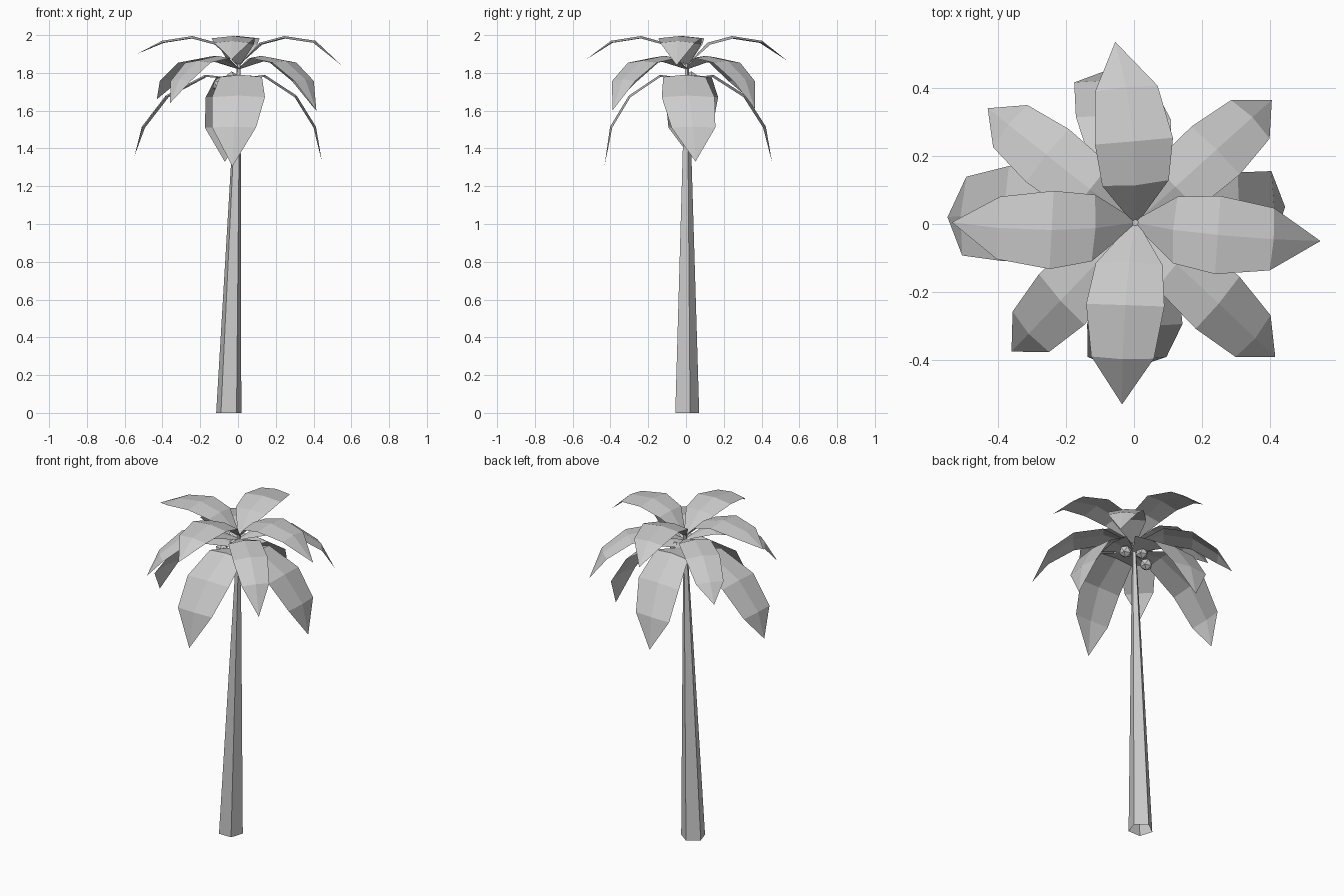
import bpy, bmesh, math
from mathutils import Vector

cube = bpy.data.objects.get("Cube")
if cube:
    bpy.data.objects.remove(cube, do_unlink=True)

# Single flat colour
grey = bpy.data.materials.new("plain_grey")
grey.use_nodes = True
grey.diffuse_color = (0.6, 0.6, 0.6, 1)
grey.node_tree.nodes["Principled BSDF"].inputs["Base Color"].default_value = (0.6, 0.6, 0.6, 1)


def finish(bm, name):
    mesh = bpy.data.meshes.new(name)
    bm.to_mesh(mesh)
    bm.free()
    mesh.materials.append(grey)
    obj = bpy.data.objects.new(name, mesh)
    bpy.context.collection.objects.link(obj)
    return obj


# Trunk: leaning five-sided taper, open underneath
def trunk():
    bm = bmesh.new()
    rings = []
    for x, y, z, r in ((-0.049, 0, 0, 0.07), (0.004, 0.004, 1.85, 0.01)):
        ring = []
        for i in range(5):
            a = math.radians(90 + 72 * i)
            ring.append(bm.verts.new((x + r * math.cos(a), y + r * math.sin(a), z)))
        rings.append(ring)
    low, top = rings
    for i in range(5):
        j = (i + 1) % 5
        bm.faces.new((low[i], low[j], top[j], top[i]))
    bm.faces.new(top)
    finish(bm, "trunk")


# Frond: thin cambered blade, three points across, arching out to its tip;
# heading sets the direction its rows face, bow bends the midrib sideways
def frond(name, tip, heading, bow, base_z, rows, camber=0.012):
    tip = Vector(tip)
    reach = Vector((tip.x, tip.y, 0))
    a = math.radians(heading)
    side = Vector((-math.sin(a), math.cos(a), 0))
    ribs = [Vector((0.004, 0.004, base_z))]
    for f, z, w in rows:
        ribs.append(reach * f + side * bow * 4 * f * (1 - f) + Vector((0, 0, z)))
    ribs.append(tip)
    widths = [0.008] + [w for f, z, w in rows]
    bm = bmesh.new()
    strips = []
    for i, w in enumerate(widths):
        along = (ribs[i + 1] - ribs[max(i - 1, 0)]).normalized()
        drop = along.cross(side) * (camber if i else 0)
        strips.append([bm.verts.new(ribs[i] + side * w - drop),
                       bm.verts.new(ribs[i]),
                       bm.verts.new(ribs[i] - side * w - drop)])
    for a, b in zip(strips, strips[1:]):
        for k in range(2):
            bm.faces.new((a[k], a[k + 1], b[k + 1], b[k]))
    end = bm.verts.new(tip)
    for k in range(2):
        bm.faces.new((strips[-1][k], strips[-1][k + 1], end))
    finish(bm, name)


# Tiers: base height, (reach fraction, height, half width) rows,
# then (tip, heading, bow) of each blade
tiers = {
    "upper_frond": (1.84, ((0.21, 1.96, 0.098), (0.45, 1.995, 0.115), (0.75, 1.97, 0.092)),
                    (((0.548, -0.05, 1.84), -4, -0.01), ((-0.055, 0.535, 1.865), 95, -0.025),
                     ((-0.535, 0.005, 1.9), 177, 0.02), ((-0.035, -0.53, 1.87), 268, -0.01))),
    "middle_frond": (1.82, ((0.3, 1.89, 0.092), (0.6, 1.865, 0.1), (0.86, 1.765, 0.08)),
                     (((0.405, 0.365, 1.61), 45, 0), ((-0.43, 0.34, 1.66), 141, 0),
                      ((-0.36, -0.375, 1.64), 222, 0), ((0.415, -0.39, 1.6), -40, 0))),
    "lower_frond": (1.77, ((0.32, 1.79, 0.112), (0.7, 1.68, 0.14), (0.93, 1.515, 0.116)),
                    (((0.444, 0.05, 1.33), -1, -0.028), ((-0.07, 0.455, 1.33), 88, -0.022),
                     ((-0.548, 0.02, 1.36), 177, -0.02), ((-0.03, -0.432, 1.305), 270, 0.028))),
}
for tier, (base_z, rows, blades) in tiers.items():
    for i, (tip, heading, bow) in enumerate(blades):
        frond(f"{tier}_{i + 1}", tip, heading, bow, base_z, rows)

# Coconuts: small faceted balls round the top of the trunk
for i, spot in enumerate(((0.067, 0.006, 1.75), (-0.034, 0.028, 1.77), (-0.1, -0.012, 1.737))):
    bm = bmesh.new()
    bmesh.ops.create_icosphere(bm, subdivisions=1, radius=0.038)
    bmesh.ops.translate(bm, verts=bm.verts, vec=spot)
    finish(bm, f"coconut_{i + 1}")

trunk()
